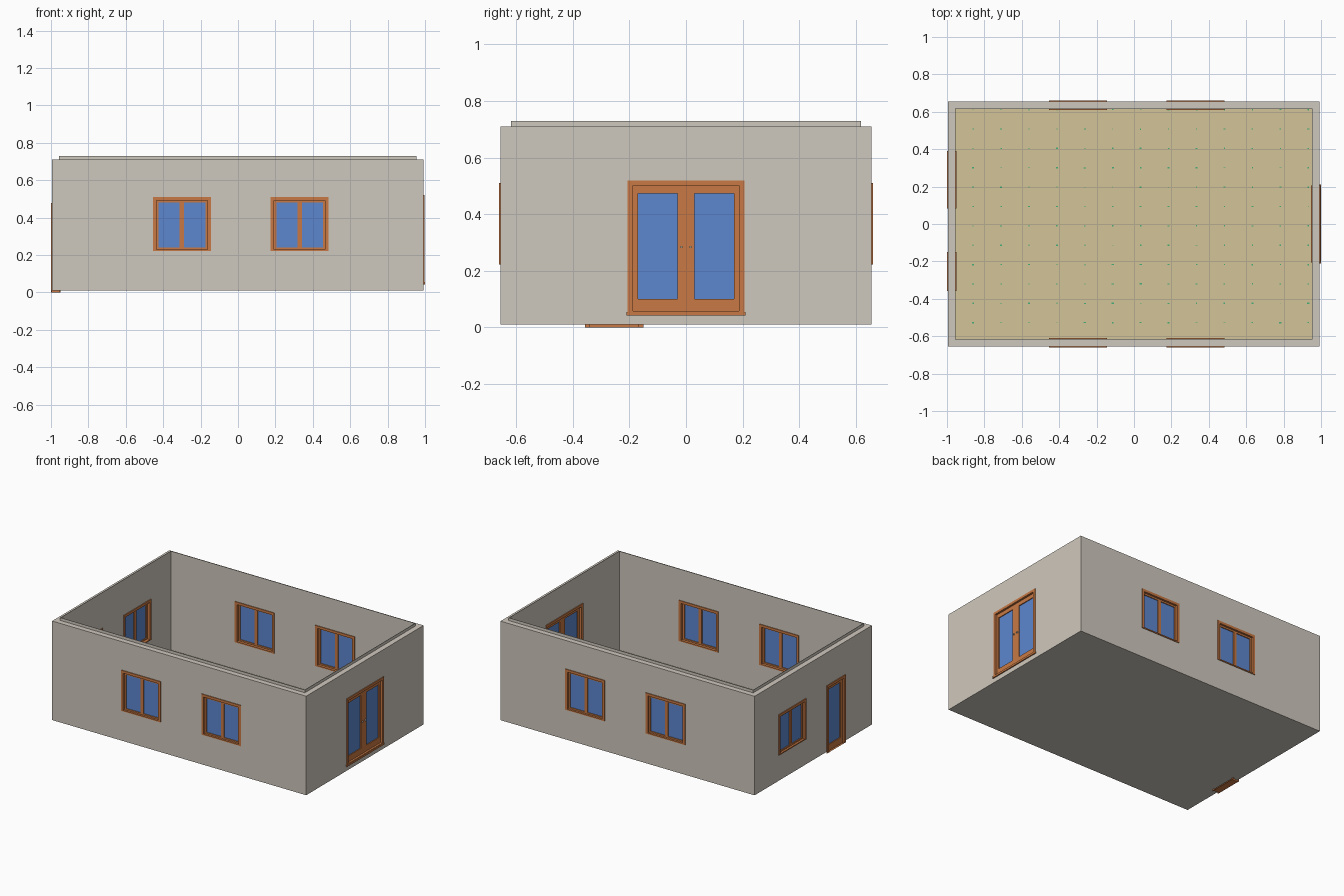
import bpy, bmesh, random

if "Cube" in bpy.data.objects:
    bpy.data.objects.remove(bpy.data.objects["Cube"])

random.seed(4)


def srgb(r, g, b):
    f = lambda c: c / 12.92 if c <= 0.04045 else ((c + 0.055) / 1.055) ** 2.4
    return (f(r / 255), f(g / 255), f(b / 255), 1)


def material(name, *rgb):
    m = bpy.data.materials.new(name)
    m.diffuse_color = srgb(*rgb)
    m.use_nodes = True
    m.node_tree.nodes["Principled BSDF"].inputs["Base Color"].default_value = m.diffuse_color
    return m


PLASTER = material("plaster grey", 207, 200, 189)
WOOD = material("orange wood", 200, 121, 68)
GLASS = material("blue glass", 92, 135, 208)
FLOOR = material("tan floor", 212, 196, 152)
GREEN = material("green fleck", 70, 175, 120)
METAL = material("pale metal", 215, 210, 195)

# outer wall faces, wall thickness, thin inner lining
X0, X1, Y, T, L = -0.995, 0.992, 0.655, 0.04, 0.003


def box(bm, a, b):
    """Axis aligned box between two corners."""
    v = [bm.verts.new((x, y, z)) for x in (a[0], b[0]) for y in (a[1], b[1]) for z in (a[2], b[2])]
    for f in ((0, 1, 3, 2), (4, 6, 7, 5), (0, 4, 5, 1), (2, 3, 7, 6), (0, 2, 6, 4), (1, 5, 7, 3)):
        bm.faces.new([v[i] for i in f])


def finish(bm, name, mat):
    bmesh.ops.recalc_face_normals(bm, faces=bm.faces)
    me = bpy.data.meshes.new(name)
    bm.to_mesh(me)
    bm.free()
    me.materials.append(mat)
    ob = bpy.data.objects.new(name, me)
    bpy.context.collection.objects.link(ob)
    return ob


def on_wall(side, u, d, z):
    """Point on a wall: u along it, d inward from its outer face."""
    return {"front": (u, -Y + d, z), "back": (u, Y - d, z),
            "left": (X0 + d, u, z), "right": (X1 - d, u, z)}[side]


def wall_box(bm, side, u0, u1, d0, d1, z0, z1):
    box(bm, on_wall(side, u0, d0, z0), on_wall(side, u1, d1, z1))


def ring(bm, side, rect, w, d0, d1):
    """Rectangular frame; w = widths left, right, bottom, top. Returns inner rect."""
    u0, u1, z0, z1 = rect
    inner = (u0 + w[0], u1 - w[1], z0 + w[2], z1 - w[3])
    loops = []
    for (a, b, c, e), d in ((rect, d0), (inner, d0), (inner, d1), (rect, d1)):
        loops.append([bm.verts.new(on_wall(side, u, d, z)) for u, z in ((a, c), (b, c), (b, e), (a, e))])
    for i in range(4):
        p, q = loops[i], loops[(i + 1) % 4]
        for j in range(4):
            k = (j + 1) % 4
            bm.faces.new((p[j], p[k], q[k], q[j]))
    return inner


cutters = bmesh.new()


def opening(name, side, u0, u1, z0, z1, leaves, stile, mid, low, top, base=0.008):
    """Trim, lining frame, glazed leaves and the hole for them."""
    rect = (u0, u1, z0, z1)
    bm = bmesh.new()
    ring(bm, side, rect, (0.018, 0.018, base, 0.018), -0.005, 0)
    ring(bm, side, rect, (0.018, 0.018, base, 0.018), T, T + 0.005)
    cut = (u0 + 0.011, u1 - 0.011, z0 + base * 0.5 if base > 0.001 else z0, z1 - 0.011)
    a, b, c, e = ring(bm, side, cut, (0.007, 0.007, base * 0.5, 0.007), 0, T)
    wall_box(cutters, side, cut[0], cut[1], -0.03, T + 0.03, cut[2], cut[3])
    finish(bm, name + "_frame", WOOD)
    sashes, panes = bmesh.new(), bmesh.new()
    step = (b - a) / leaves
    for i in range(leaves):
        wl = stile if i == 0 else mid
        wr = stile if i == leaves - 1 else mid
        g = ring(sashes, side, (a + i * step, a + (i + 1) * step, c, e), (wl, wr, low, top), 0.009, 0.026)
        wall_box(panes, side, g[0], g[1], 0.015, 0.020, g[2], g[3])
    finish(sashes, name + "_sash", WOOD)
    finish(panes, name + "_glass", GLASS)


# windows, front and back pairs and one on the left
for side in ("front", "back"):
    for i, u in enumerate((-0.454, 0.175)):
        opening(f"{side}_window_{i + 1}", side, u, u + 0.309, 0.222, 0.51, 2, 0.012, 0.012, 0.010, 0.012)
opening("left_window", "left", 0.083, 0.39, 0.19, 0.478, 2, 0.012, 0.012, 0.010, 0.012)

# doors
opening("left_door", "left", -0.357, -0.15, 0.0, 0.478, 1, 0.022, 0.022, 0.045, 0.025, 0.0005)
opening("right_door", "right", -0.206, 0.206, 0.05, 0.52, 2, 0.018, 0.03, 0.042, 0.028)
bm = bmesh.new()
wall_box(bm, "right", -0.21, 0.21, -0.008, 0.008, 0.042, 0.055)
finish(bm, "right_door_sill", WOOD)
bm = bmesh.new()
for u in (-0.016, 0.016):
    wall_box(bm, "right", u - 0.004, u + 0.004, 0.001, 0.034, 0.28, 0.288)
finish(bm, "door_knobs", METAL)


# walls and their taller thin inner lining
def wall_ring(name, o, i, z0, z1):
    bm = bmesh.new()
    loops = []
    for m, z in ((o, z0), (o, z1), (i, z1), (i, z0)):
        a, b, y = X0 + m, X1 - m, Y - m
        loops.append([bm.verts.new((p, q, z)) for p, q in ((a, -y), (b, -y), (b, y), (a, y))])
    for n in range(4):
        p, q = loops[n], loops[(n + 1) % 4]
        for j in range(4):
            k = (j + 1) % 4
            bm.faces.new((p[j], p[k], q[k], q[j]))
    return finish(bm, name, PLASTER)


cutter = finish(cutters, "opening_cutter", PLASTER)
cutter.hide_render = True
for ob in (wall_ring("outer_walls", 0, T - L, 0.01, 0.71),
           wall_ring("inner_lining", T - L, T, 0.01, 0.73)):
    mod = ob.modifiers.new("openings", "BOOLEAN")
    mod.operation = "DIFFERENCE"
    mod.solver = "EXACT"
    mod.object = cutter
    bpy.context.view_layer.update()
    me = bpy.data.meshes.new_from_object(ob.evaluated_get(bpy.context.evaluated_depsgraph_get()))
    ob.modifiers.clear()
    ob.data = me
bpy.data.objects.remove(cutter)

# floor slab and tan covering
bm = bmesh.new()
box(bm, (X0 + T, -Y + T, 0.01), (X1 - T, Y - T, 0.026))
finish(bm, "floor_slab", PLASTER)
bm = bmesh.new()
box(bm, (X0 + T, -Y + T, 0.026), (X1 - T, Y - T, 0.031))
finish(bm, "floor_covering", FLOOR)

# tiny green flecks in a regular grid
bm = bmesh.new()
for i in range(13):
    for j in range(12):
        x, y = -0.86 + 0.1493 * i, 0.611 - 0.1035 * j
        s, t = random.uniform(0.002, 0.006), random.uniform(0.002, 0.004)
        box(bm, (x - s, y - t, 0.031), (x + s, y + t, 0.032))
finish(bm, "floor_flecks", GREEN)
